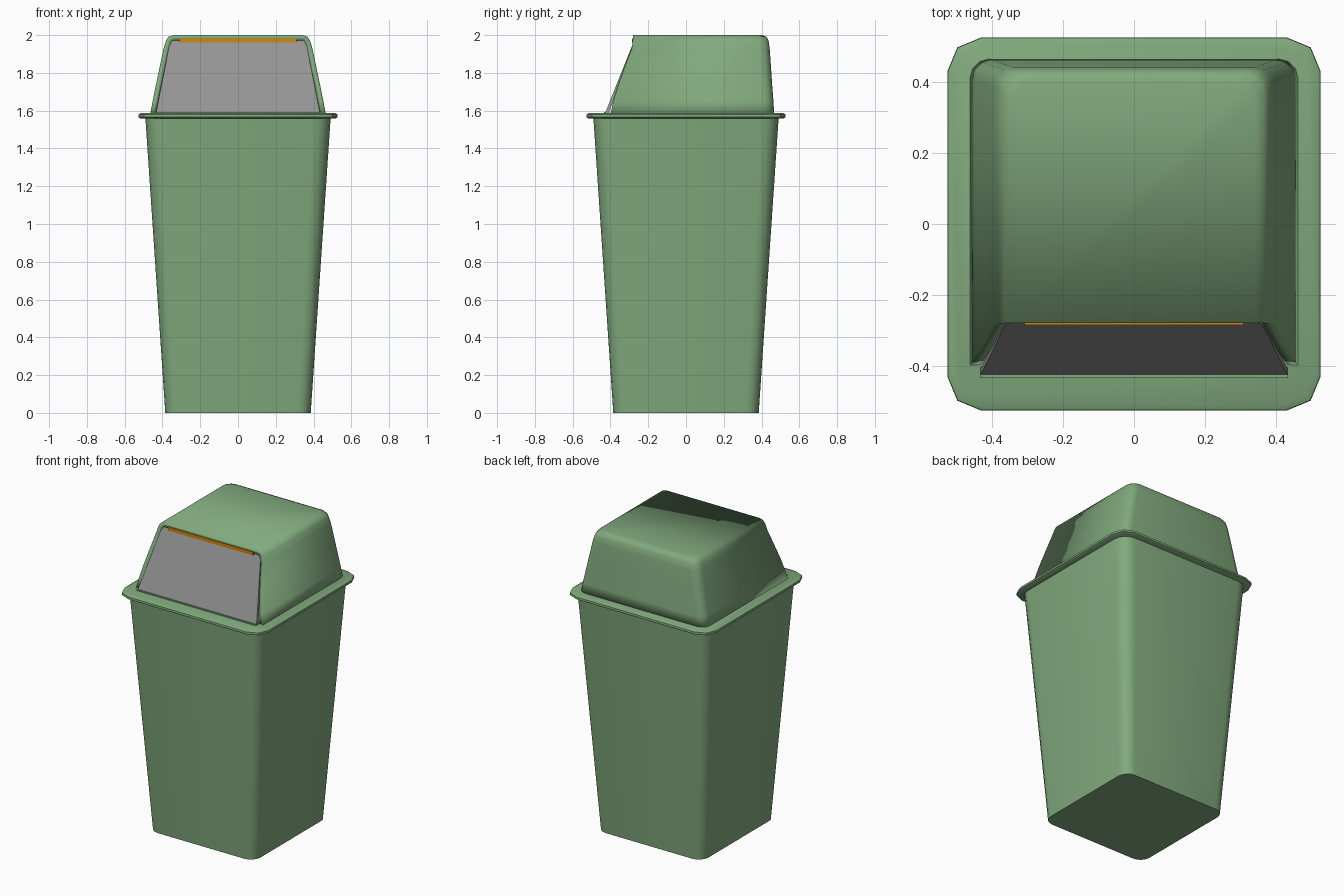
import bpy, bmesh, math

if "Cube" in bpy.data.objects:
    bpy.data.objects.remove(bpy.data.objects["Cube"])


def material(name, rgb):
    m = bpy.data.materials.new(name)
    m.diffuse_color = (*rgb, 1)
    m.use_nodes = True
    m.node_tree.nodes["Principled BSDF"].inputs["Base Color"].default_value = m.diffuse_color
    return m


GREEN = material("sage green", (0.22, 0.40, 0.205))
GREY = material("flap grey", (0.30, 0.30, 0.30))
ORANGE = material("handle orange", (0.62, 0.25, 0.004))


def finish(bm, name, mat, smooth=50):
    me = bpy.data.meshes.new(name)
    bm.to_mesh(me)
    bm.free()
    me.materials.append(mat)
    ob = bpy.data.objects.new(name, me)
    bpy.context.collection.objects.link(ob)
    bpy.ops.object.select_all(action='DESELECT')
    bpy.context.view_layer.objects.active = ob
    ob.select_set(True)
    bpy.ops.object.shade_smooth_by_angle(angle=math.radians(smooth))
    return ob


def corner(cx, cy, r, start, segs):
    return [(cx + r * math.cos(math.radians(start + 90 * i / segs)),
             cy + r * math.sin(math.radians(start + 90 * i / segs)))
            for i in range(segs + 1)]


def rounded_square(h, r, segs):
    pts = []
    for k, (sx, sy) in enumerate([(1, 1), (-1, 1), (-1, -1), (1, -1)]):
        pts += corner(sx * (h - r), sy * (h - r), r, 90 * k, segs)
    return pts


def loft(rings, closed=True, bottom=True):
    """Skin a stack of (points, z) rings and cap the ends."""
    bm = bmesh.new()
    vs = [[bm.verts.new((x, y, z)) for x, y in pts] for pts, z in rings]
    n = len(vs[0])
    for a, b in zip(vs, vs[1:]):
        for i in range(n if closed else n - 1):
            j = (i + 1) % n
            bm.faces.new((a[i], a[j], b[j], b[i]))
    bm.faces.new(vs[-1])
    if bottom:
        bm.faces.new(vs[0][::-1])
    return bm


# Tapered bin body
finish(loft([(rounded_square(h, r, 4), z) for h, r, z in
             [(0.385, 0.07, 0), (0.491, 0.09, 1.57)]]), "bin_body", GREEN)

# Flanged rim of the lid
finish(loft([(rounded_square(h, 0.095, 2), z) for h, z in
             [(0.515, 1.558), (0.527, 1.566), (0.526, 1.58), (0.515, 1.587)]]),
       "lid_rim", GREEN, 35)

# Hood shell, open at the front: half width, front y, back y, height
levels = [(0.465, -0.400, 0.467, 1.58), (0.452, -0.385, 0.463, 1.65),
          (0.437, -0.363, 0.457, 1.725), (0.415, -0.325, 0.450, 1.83),
          (0.394, -0.287, 0.443, 1.93), (0.381, -0.282, 0.437, 1.972),
          (0.367, -0.280, 0.425, 1.992), (0.342, -0.280, 0.402, 2.0)]
rings = []
for hx, yf, yb, z in levels:
    r = 0.055
    rings.append(([(hx, yf)] + corner(hx - r, yb - r, r, 0, 3)
                  + corner(-hx + r, yb - r, r, 90, 3) + [(-hx, yf)], z))
hood = finish(loft(rings, closed=False, bottom=False), "lid_hood", GREEN)
shell = hood.modifiers.new("thickness", 'SOLIDIFY')
shell.thickness = 0.028
shell.offset = -1


def slab(name, mat, bottom, top, depth):
    """Upright plate; bottom and top are (half width, front y, z)."""
    bm = bmesh.new()
    for hx, y, z in (bottom, top):
        for s in (-1, 1):
            for d in (0, depth):
                bm.verts.new((s * hx, y + d, z))
    bmesh.ops.convex_hull(bm, input=bm.verts)
    bmesh.ops.dissolve_limit(bm, angle_limit=0.01, verts=bm.verts, edges=bm.edges)
    bmesh.ops.recalc_face_normals(bm, faces=bm.faces)
    return finish(bm, name, mat, 30)


# Swing flap, its sill and the handle strip
slab("swing_flap", GREY, (0.434, -0.427, 1.59), (0.358, -0.274, 1.974), 0.018)
slab("flap_sill", GREEN, (0.435, -0.435, 1.58), (0.435, -0.435, 1.593), 0.03)
slab("flap_handle", ORANGE, (0.31, -0.286, 1.96), (0.31, -0.286, 1.983), 0.012)
